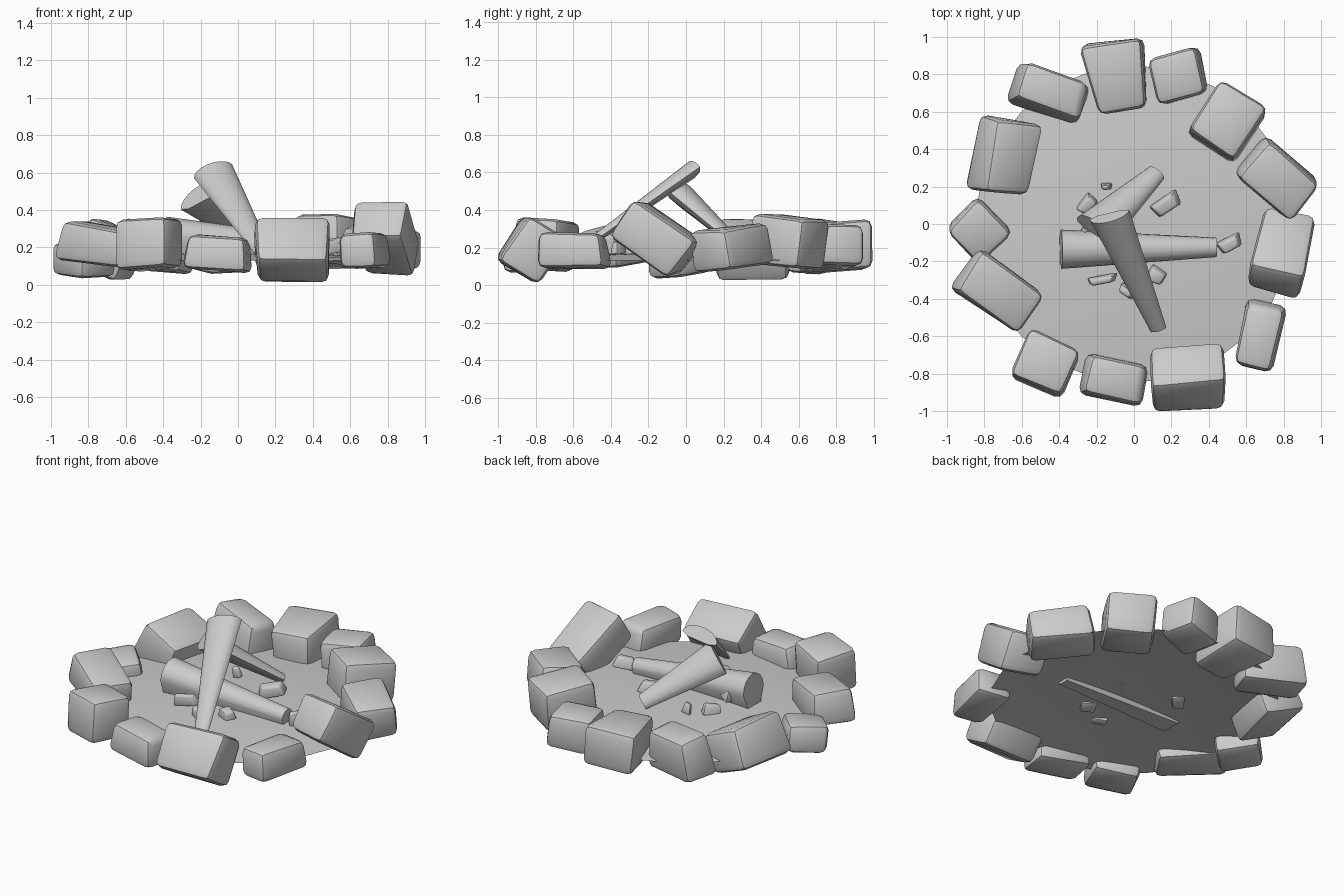
import bpy, bmesh, math, random
from mathutils import Vector, Matrix, Euler

random.seed(4)
old = bpy.data.objects.get("Cube")
if old:
    bpy.data.objects.remove(old, do_unlink=True)

grey = bpy.data.materials.new("stone grey")
grey.use_nodes = True
GREY = (0.6, 0.6, 0.6, 1)
grey.diffuse_color = GREY
grey.node_tree.nodes["Principled BSDF"].inputs["Base Color"].default_value = GREY


def finish(bm, name, angle=40):
    bmesh.ops.recalc_face_normals(bm, faces=bm.faces)
    mesh = bpy.data.meshes.new(name)
    bm.to_mesh(mesh)
    bm.free()
    mesh.materials.append(grey)
    ob = bpy.data.objects.new(name, mesh)
    bpy.context.collection.objects.link(ob)
    bpy.ops.object.select_all(action="DESELECT")
    ob.select_set(True)
    bpy.context.view_layer.objects.active = ob
    bpy.ops.object.shade_smooth_by_angle(angle=math.radians(angle))
    return ob


def rock(name, loc, size, rot, taper=0.85, pinch=1.0, base=0.93, bevel=0.04):
    """Rounded block: taper and base narrow top and bottom, pinch the -y end."""
    bm = bmesh.new()
    bmesh.ops.create_cube(bm, size=1)
    for v in bm.verts:
        scale = taper if v.co.z > 0 else base
        v.co.x *= scale
        v.co.y *= scale
        if v.co.y < 0:
            v.co.x *= pinch
        v.co += Vector(random.uniform(-0.04, 0.04) for _ in range(3))
        v.co = Vector(a * b for a, b in zip(v.co, size))
    bmesh.ops.bevel(bm, geom=bm.edges[:], offset=bevel, segments=2,
                    profile=0.5, affect="EDGES", clamp_overlap=True)
    turn = Euler([math.radians(a) for a in rot]).to_matrix().to_4x4()
    bm.transform(Matrix.Translation(loc) @ turn)
    return finish(bm, name)


def split_log(name, start, end, r0, r1, thick, belly, roll=0, sides=10):
    """Tapered split log: rounded upper side, shallow faceted underside."""
    start, end = Vector(start), Vector(end)
    along = (end - start).normalized()
    side = along.cross(Vector((0, 0, 1))).normalized()
    up = side.cross(along)
    spin = Matrix.Rotation(math.radians(roll), 2)
    bm = bmesh.new()
    rings = []
    for p, r in ((start, r0), (end, r1)):
        arc = [math.pi * i / sides for i in range(sides + 1)]
        pts = [(math.cos(a), math.sin(a) * thick * 2) for a in arc]
        pts += [(-0.6, -belly), (0.6, -belly)]
        pts = [spin @ Vector(q) for q in pts]
        rings.append([bm.verts.new(p + side * x * r + up * y * r) for x, y in pts])
    n = len(rings[0])
    for i in range(n):
        j = (i + 1) % n
        bm.faces.new((rings[0][i], rings[0][j], rings[1][j], rings[1][i]))
    for ring in rings:
        bm.faces.new(ring)
    return finish(bm, name, 35)


# Ground disc: thin, gently mounded
bm = bmesh.new()
rings, steps = 5, 24
centre = bm.verts.new((0, 0, 0.18))
loops = []
for k in range(1, rings + 1):
    r = 0.85 * k / rings
    loops.append([bm.verts.new((r * math.cos(math.tau * i / steps),
                                r * math.sin(math.tau * i / steps),
                                0.18 - 0.05 * (k / rings) ** 2))
                  for i in range(steps)])
for i in range(steps):
    j = (i + 1) % steps
    bm.faces.new((centre, loops[0][i], loops[0][j]))
    for a, b in zip(loops, loops[1:]):
        bm.faces.new((a[i], b[i], b[j], a[j]))
finish(bm, "ground_disc")

# Ring of stones
rock("stone_front", (0.29, -0.82, 0.185), (0.41, 0.27, 0.28), (-32, 0, 3), 0.93)
rock("stone_front_right", (-0.11, -0.83, 0.17), (0.38, 0.25, 0.19), (0, 4, -13), 0.82)
rock("stone_right_front_a", (-0.47, -0.75, 0.22), (0.32, 0.30, 0.27), (-4, -4, -24), 0.92)
rock("stone_right_front_b", (-0.73, -0.36, 0.215), (0.46, 0.29, 0.20), (0, 7, -34), 0.87)
rock("stone_right", (-0.83, -0.03, 0.14), (0.27, 0.28, 0.18), (6, -4, 43), 0.9)
rock("stone_right_back", (-0.69, 0.36, 0.19), (0.31, 0.44, 0.25), (0, 26, -10), 0.88)
rock("stone_back_right", (-0.455, 0.70, 0.205), (0.43, 0.24, 0.26), (-6, 4, -20), 0.85)
rock("stone_back", (-0.09, 0.785, 0.205), (0.36, 0.40, 0.26), (4, 0, 9), 0.92, 0.72)
rock("stone_back_left", (0.24, 0.79, 0.21), (0.30, 0.28, 0.22), (0, -4, 15), 0.88)
rock("stone_left_back_a", (0.50, 0.55, 0.23), (0.32, 0.37, 0.27), (-6, -4, -33), 0.88)
rock("stone_left_back_b", (0.765, 0.24, 0.20), (0.41, 0.28, 0.22), (3, 6, -40), 0.9)
rock("stone_left", (0.79, -0.15, 0.245), (0.31, 0.42, 0.24), (-34, 0, -14), 0.92)
rock("stone_left_front", (0.67, -0.60, 0.18), (0.25, 0.40, 0.19), (0, -3, -12), 0.85, 0.88)

# Split logs leaning on each other
split_log("log_leaning_front", (0.13, -0.56, 0.18), (-0.13, 0.05, 0.60), 0.045, 0.112, 0.3, 0.15, 18)
split_log("log_leaning_back", (0.12, 0.27, 0.20), (-0.21, -0.04, 0.455), 0.055, 0.125, 0.38, 0.2, -28)
split_log("log_lying", (-0.39, -0.135, 0.26), (0.44, -0.125, 0.20), 0.105, 0.052, 0.5, 0.98, 0, 8)

# Wood chips scattered on the ground
for x, y, z, l, w, turn in ((-0.25, 0.10, 0.19, 0.13, 0.08, 50), (-0.15, 0.20, 0.21, 0.07, 0.04, 0),
                            (0.17, 0.10, 0.22, 0.19, 0.09, 35), (0.51, -0.11, 0.21, 0.15, 0.08, 25),
                            (-0.17, -0.30, 0.215, 0.18, 0.05, 10), (0.12, -0.28, 0.19, 0.10, 0.10, 60),
                            (-0.04, -0.36, 0.19, 0.11, 0.06, -35), (-0.25, -0.07, 0.23, 0.12, 0.07, -30)):
    rock("wood_chip", (x, y, z), (l, w, 0.07), (8, -10, turn), 0.7, 0.8, 0.95, 0.012)
